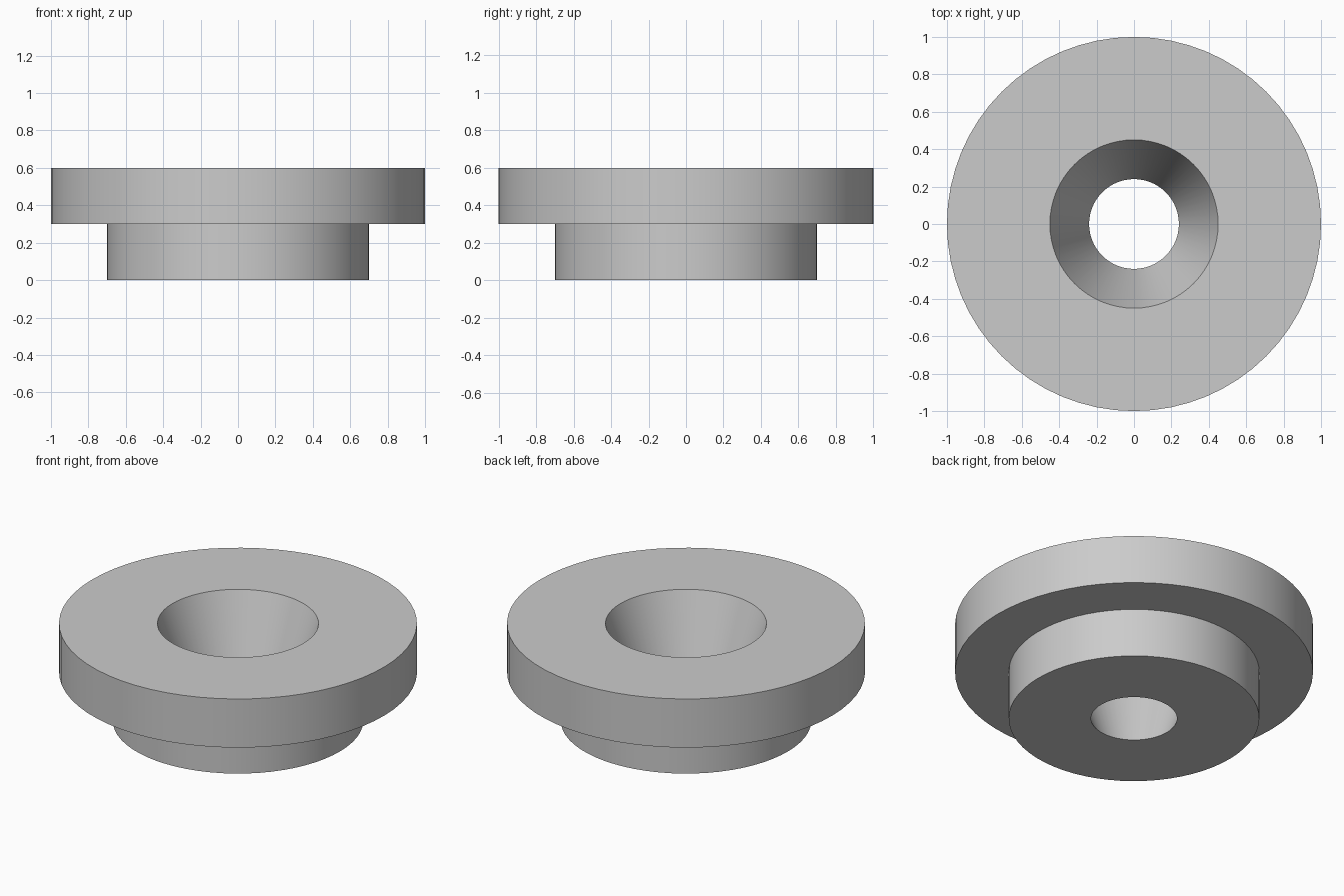
import bpy
import bmesh
import math

cube = bpy.data.objects.get("Cube")
if cube:
    bpy.data.objects.remove(cube, do_unlink=True)

SEGMENTS = 64

# Plain grey material
grey = bpy.data.materials.new("plain_grey")
grey.use_nodes = True
colour = (0.6, 0.6, 0.6, 1)
grey.diffuse_color = colour
grey.node_tree.nodes["Principled BSDF"].inputs["Base Color"].default_value = colour


def lathe(name, profile):
    """Spin a closed (radius, height) profile around the z axis."""
    bm = bmesh.new()
    verts = [bm.verts.new((r, 0, z)) for r, z in profile]
    edges = [bm.edges.new((v, verts[(i + 1) % len(verts)]))
             for i, v in enumerate(verts)]
    bmesh.ops.spin(bm, geom=verts + edges, cent=(0, 0, 0), axis=(0, 0, 1),
                   angle=math.tau, steps=SEGMENTS, use_merge=True)
    bmesh.ops.remove_doubles(bm, verts=bm.verts, dist=0.0001)
    bmesh.ops.recalc_face_normals(bm, faces=bm.faces)
    mesh = bpy.data.meshes.new(name)
    bm.to_mesh(mesh)
    bm.free()
    mesh.materials.append(grey)
    obj = bpy.data.objects.new(name, mesh)
    bpy.context.collection.objects.link(obj)
    return obj


# Flanged bushing: narrow boss, wide flange and a tapered through hole
bushing = lathe("flanged_bushing", [
    (0.24, 0), (0.7, 0), (0.7, 0.3),
    (1, 0.3), (1, 0.6), (0.45, 0.6),
])

bpy.ops.object.select_all(action="DESELECT")
bushing.select_set(True)
bpy.context.view_layer.objects.active = bushing
bpy.ops.object.shade_smooth_by_angle(angle=math.radians(30))
